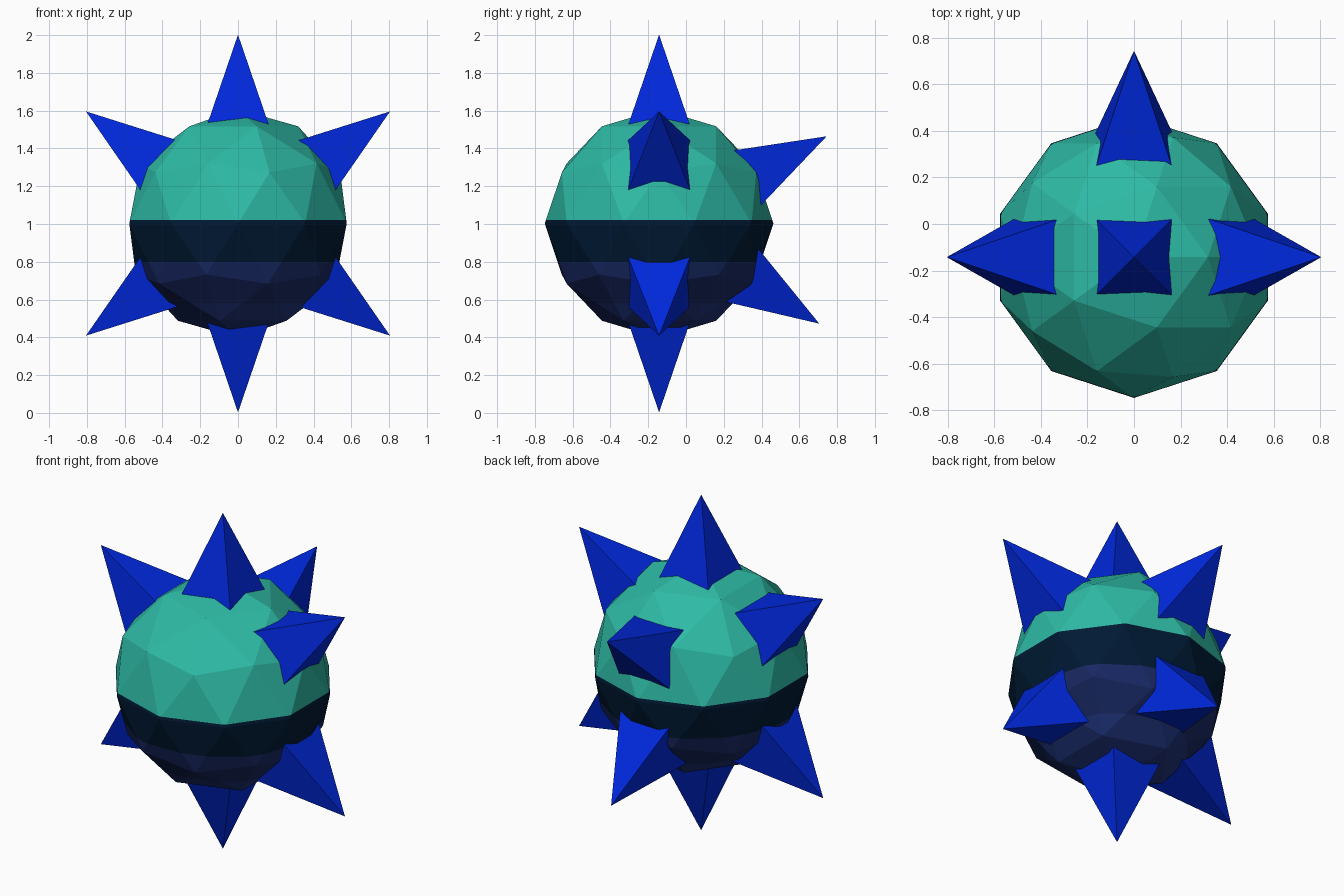
import bpy, bmesh, math
from mathutils import Matrix, Vector

if "Cube" in bpy.data.objects:
    bpy.data.objects.remove(bpy.data.objects["Cube"])

CENTRE = Vector((0, -0.1425, 1.0025))
RADIUS, REACH = 0.605, 1.0             # body radius, spike tip distance
LEVELS = (1.02, 0.80, 0.58)            # heights where the body colour changes


def material(name, rgb):
    m = bpy.data.materials.new(name)
    m.diffuse_color = (*rgb, 1)
    m.use_nodes = True
    m.node_tree.nodes["Principled BSDF"].inputs["Base Color"].default_value = m.diffuse_color
    return m


teal = material("teal", (0.027, 0.49, 0.376))
dark = material("dark_band", (0.0, 0.010, 0.034))
navy = material("navy", (0.009, 0.021, 0.125))
deep = material("blue_navy", (0.013, 0.031, 0.185))
blue = material("blue", (0.0, 0.021, 0.72))


def finish(bm, name, mats):
    me = bpy.data.meshes.new(name)
    bm.to_mesh(me)
    bm.free()
    for m in mats:
        me.materials.append(m)
    ob = bpy.data.objects.new(name, me)
    bpy.context.collection.objects.link(ob)
    return ob


# Faceted ball body, cut into colour zones by height
bm = bmesh.new()
bmesh.ops.create_icosphere(bm, subdivisions=2, radius=RADIUS,
                           matrix=Matrix.Translation(CENTRE))
for z in LEVELS:
    bmesh.ops.bisect_plane(bm, geom=bm.verts[:] + bm.edges[:] + bm.faces[:],
                           plane_co=(0, 0, z), plane_no=(0, 0, 1), dist=1e-5)
for f in bm.faces:
    f.material_index = sum(f.calc_center_median().z < z for z in LEVELS)
finish(bm, "body", [teal, dark, navy, deep])


# Square spikes pointing out from the body centre
def spike(name, axis, angle):
    h, half = REACH - 0.5, 0.171
    bm = bmesh.new()
    bmesh.ops.create_cone(bm, cap_ends=True, segments=4, radius1=half * math.sqrt(2),
                          radius2=0, depth=h)
    bmesh.ops.remove_doubles(bm, verts=bm.verts[:], dist=1e-5)
    bm.transform(Matrix.Translation(CENTRE)
                 @ Matrix.Rotation(math.radians(angle), 4, axis)
                 @ Matrix.Translation((0, 0, 0.5 + h / 2))
                 @ Matrix.Rotation(math.radians(45), 4, 'Z'))
    finish(bm, name, [blue])


spike("top_spike", 'Y', 0)
spike("bottom_spike", 'Y', 180)
for side, s in (("right", 1), ("left", -1)):
    spike(side + "_upper_spike", 'Y', s * 53.6)
    spike(side + "_lower_spike", 'Y', s * 126.4)
spike("back_upper_spike", 'X', -62.5)
spike("back_lower_spike", 'X', -122)
